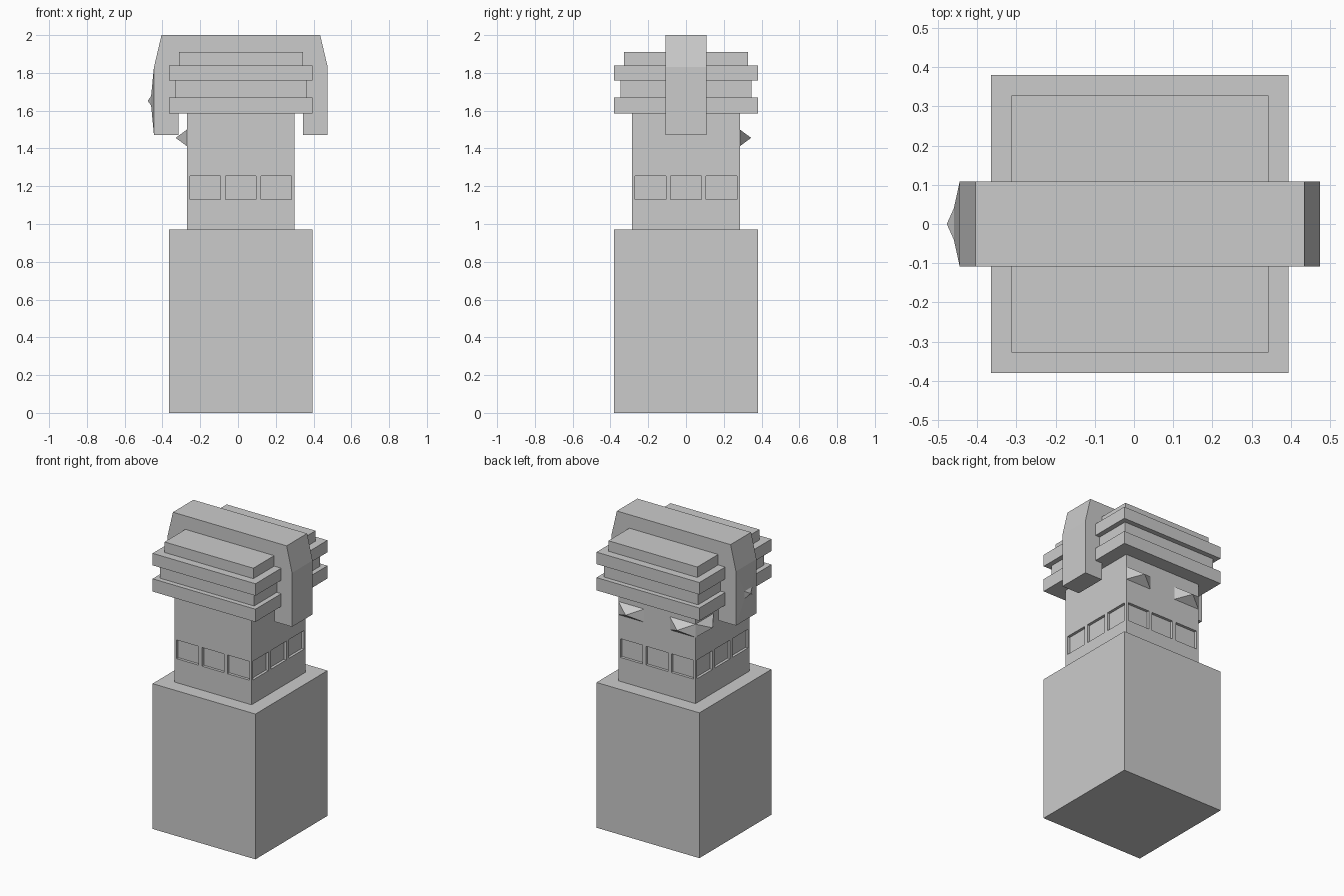
import bpy, bmesh
from mathutils import Vector

cube = bpy.data.objects.get("Cube")
if cube:
    bpy.data.objects.remove(cube, do_unlink=True)

stone = bpy.data.materials.new("grey_stone")
stone.use_nodes = True
GREY = (0.6, 0.6, 0.6, 1)
stone.diffuse_color = GREY
stone.node_tree.nodes["Principled BSDF"].inputs["Base Color"].default_value = GREY

MID = 0.015  # the tower's centre line in x


def finish(name, bm):
    bmesh.ops.recalc_face_normals(bm, faces=bm.faces)
    mesh = bpy.data.meshes.new(name)
    bm.to_mesh(mesh)
    bm.free()
    mesh.materials.append(stone)
    obj = bpy.data.objects.new(name, mesh)
    bpy.context.collection.objects.link(obj)
    return obj


def add_box(bm, low, high):
    low, high = Vector(low), Vector(high)
    for v in bmesh.ops.create_cube(bm, size=1)["verts"]:
        v.co = (low + high) / 2 + v.co * (high - low)


def block(name, half_x, half_y, z0, z1):
    bm = bmesh.new()
    add_box(bm, (MID - half_x, -half_y, z0), (MID + half_x, half_y, z1))
    return finish(name, bm)


# Plinth, neck and the stacked slabs of the headdress
block("base", 0.38, 0.38, 0, 0.97)
neck = block("neck", 0.285, 0.285, 0.97, 1.585)
block("lower_slab", 0.38, 0.38, 1.585, 1.67)
block("middle_slab", 0.347, 0.347, 1.67, 1.76)
block("upper_slab", 0.38, 0.38, 1.76, 1.84)
block("top_slab", 0.328, 0.328, 1.84, 1.91)

# Three shallow window recesses on every side of the neck
DEPTH = 0.018
bm = bmesh.new()
for side in (-1, 1):
    inner, outer = side * (0.285 - DEPTH), side * 0.35
    near, far = min(inner, outer), max(inner, outer)
    for c in (-0.188, 0, 0.188):
        a, b = c - 0.081, c + 0.081
        add_box(bm, (MID + a, near, 1.13), (MID + b, far, 1.255))
        add_box(bm, (MID + near, a, 1.13), (MID + far, b, 1.255))
cutter = finish("window_cutter", bm)
cutter.hide_render = True
cut = neck.modifiers.new("windows", 'BOOLEAN')
cut.object = cutter
cut.solver = 'EXACT'
bpy.context.view_layer.objects.active = neck
bpy.ops.object.modifier_apply(modifier=cut.name)
bpy.data.objects.remove(cutter, do_unlink=True)

# Crest: an arch over the top that hangs down both sides
half = [(0.42, 2), (0.46, 1.83), (0.46, 1.47), (0.33, 1.47), (0.33, 1.8)]
outline = half + [(-x, z) for x, z in reversed(half)]
bm = bmesh.new()
face = bm.faces.new([bm.verts.new((MID + x, -0.108, z)) for x, z in outline])
ext = bmesh.ops.extrude_face_region(bm, geom=[face])["geom"]
bmesh.ops.translate(bm, vec=(0, 0.216, 0),
                    verts=[v for v in ext if isinstance(v, bmesh.types.BMVert)])
finish("crest", bm)

# Nose: two-step pyramid on the crest
bm = bmesh.new()
rings = []
for x, hy, hz in ((-0.445, 0.108, 0.18), (-0.46, 0.04, 0.025)):
    rings.append([bm.verts.new((x, sy * hy, 1.652 + sz * hz))
                  for sy, sz in ((-1, -1), (1, -1), (1, 1), (-1, 1))])
tip = bm.verts.new((-0.478, 0, 1.652))
for i in range(4):
    j = (i + 1) % 4
    bm.faces.new((rings[0][i], rings[0][j], rings[1][j], rings[1][i]))
    bm.faces.new((rings[1][i], rings[1][j], tip))
bm.faces.new(rings[0])
finish("nose", bm)


# Eyes: flat pyramids at the corners of two adjoining sides
def eye(name, centre, along, out):
    bm = bmesh.new()
    c, along, out = Vector(centre), Vector(along) * 0.095, Vector(out) * 0.06
    up = Vector((0, 0, 0.044))
    base = [bm.verts.new(c + along * s + up * t)
            for s, t in ((-1, -1), (1, -1), (1, 1), (-1, 1))]
    tip = bm.verts.new(c + out)
    bm.faces.new(base)
    for i in range(4):
        bm.faces.new((base[i], base[(i + 1) % 4], tip))
    finish(name, bm)


for label, s in (("a", -1), ("b", 1)):
    eye("back_eye_" + label, (MID + s * 0.19, 0.285, 1.456), (1, 0, 0), (0, 1, 0))
    eye("side_eye_" + label, (MID - 0.285, s * 0.19, 1.456), (0, 1, 0), (-1, 0, 0))
